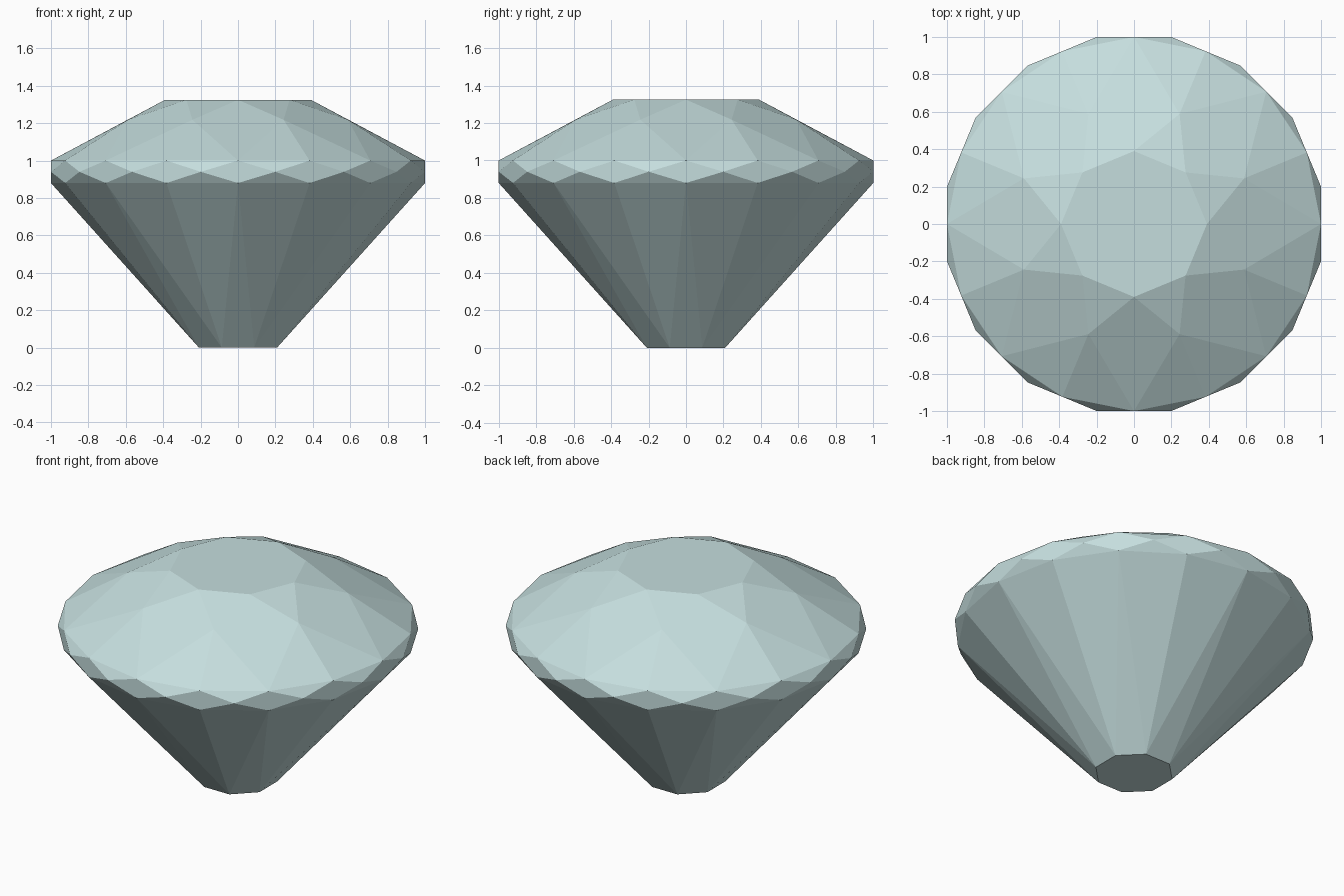
import bpy, bmesh
from math import cos, sin, radians

cube = bpy.data.objects.get("Cube")
if cube:
    bpy.data.objects.remove(cube, do_unlink=True)

# Pale glassy stone colour
stone = bpy.data.materials.new("pale_aqua_stone")
stone.use_nodes = True
colour = (0.56, 0.73, 0.73, 1.0)
stone.diffuse_color = colour
stone.node_tree.nodes["Principled BSDF"].inputs["Base Color"].default_value = colour

bm = bmesh.new()


def ring(count, radius, z, offset=0.0):
    """Evenly spaced vertices; offset is a fraction of one step."""
    angles = [radians(360 / count * (i + offset)) for i in range(count)]
    return [bm.verts.new((radius * cos(a), radius * sin(a), z)) for a in angles]


def face(*verts):
    bm.faces.new(verts)


# Rings from the top down
table = ring(8, 0.39, 1.325)
star = ring(8, 0.637, 1.218, 0.5)
girdle_top = ring(16, 1.0, 1.0)
girdle_side = ring(16, 1.0 / cos(radians(11.25)), 0.94, 0.5)
girdle_low = ring(16, 1.0, 0.88)
culet = ring(8, 0.226, 0.0, 0.5)

# Flat top and flat point
face(*table)
face(*reversed(culet))

for i in range(8):
    j, g = (i + 1) % 8, 2 * i
    mid, end = g + 1, (g + 2) % 16
    # Crown: kite, star triangle and two upper girdle facets
    face(table[i], star[i - 1], girdle_top[g], star[i])
    face(table[i], star[i], table[j])
    face(star[i], girdle_top[g], girdle_top[mid])
    face(star[i], girdle_top[mid], girdle_top[end])
    # Pavilion: main facet and two lower girdle facets
    face(culet[i - 1], culet[i], girdle_low[g])
    face(culet[i], girdle_low[mid], girdle_low[g])
    face(culet[i], girdle_low[end], girdle_low[mid])

# Girdle: upright diamonds with small bevel triangles between them
for i in range(16):
    j = (i + 1) % 16
    face(girdle_top[i], girdle_side[i - 1], girdle_low[i], girdle_side[i])
    face(girdle_top[i], girdle_side[i], girdle_top[j])
    face(girdle_low[i], girdle_low[j], girdle_side[i])

bmesh.ops.recalc_face_normals(bm, faces=bm.faces)
mesh = bpy.data.meshes.new("cut_gem")
bm.to_mesh(mesh)
bm.free()
mesh.materials.append(stone)
gem = bpy.data.objects.new("cut_gem", mesh)
bpy.context.collection.objects.link(gem)
